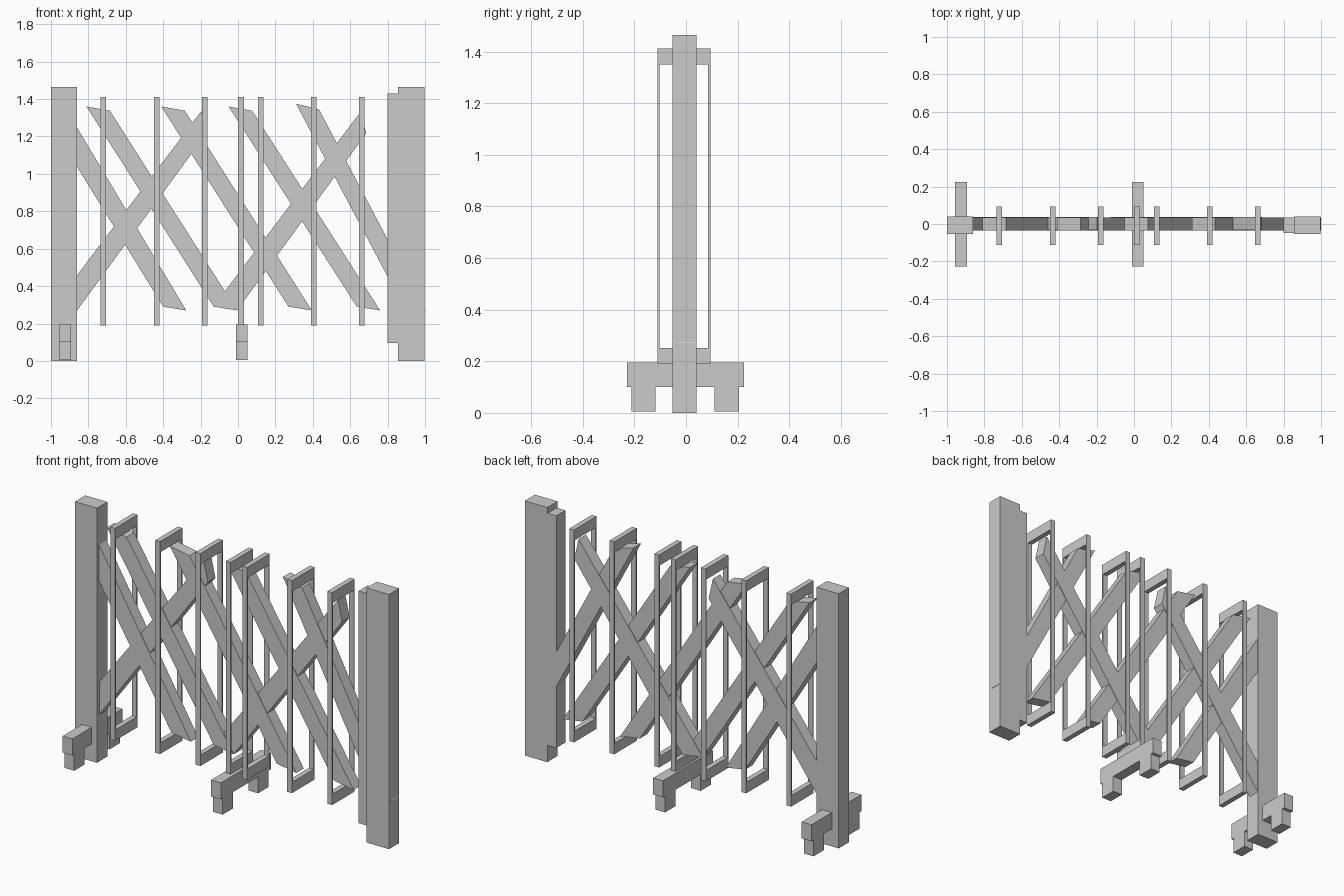
import bpy
import bmesh

if "Cube" in bpy.data.objects:
    bpy.data.objects.remove(bpy.data.objects["Cube"])


def mesh_object(name, bm):
    bmesh.ops.recalc_face_normals(bm, faces=bm.faces)
    me = bpy.data.meshes.new(name)
    bm.to_mesh(me)
    bm.free()
    ob = bpy.data.objects.new(name, me)
    bpy.context.collection.objects.link(ob)
    return ob


def add_box(bm, x0, x1, y0, y1, z0, z1):
    verts = bmesh.ops.create_cube(bm, size=1)["verts"]
    for v in verts:
        v.co.x = x1 if v.co.x > 0 else x0
        v.co.y = y1 if v.co.y > 0 else y0
        v.co.z = z1 if v.co.z > 0 else z0


def boxes(name, *dims):
    bm = bmesh.new()
    for d in dims:
        add_box(bm, *d)
    return mesh_object(name, bm)


def slat(name, outline, y0, y1):
    """Flat bar: an x/z outline extruded through y."""
    bm = bmesh.new()
    face = bm.faces.new([bm.verts.new((x, y0, z)) for x, z in outline])
    ext = bmesh.ops.extrude_face_region(bm, geom=[face])
    moved = [g for g in ext["geom"] if isinstance(g, bmesh.types.BMVert)]
    bmesh.ops.translate(bm, verts=moved, vec=(0, y1 - y0, 0))
    return mesh_object(name, bm)


# End posts and the receiving channel
boxes("left_post", (-1, -0.86, -0.053, 0.04, 0, 1.465))
boxes("right_post", (0.855, 0.998, -0.053, 0.04, 0, 1.465))
boxes("right_channel", (0.80, 0.86, -0.047, 0.036, 0.095, 1.43))

# Upright rectangular loops
for i, x in enumerate((-0.72, -0.434, -0.177, 0.016, 0.121, 0.406, 0.662)):
    a, b = x - 0.015, x + 0.015
    boxes(f"upright_frame_{i + 1}",
          (a, b, -0.111, 0.094, 1.35, 1.412),
          (a, b, -0.111, 0.094, 0.19, 0.252),
          (a, b, -0.111, -0.103, 0.252, 1.35),
          (a, b, 0.086, 0.094, 0.252, 1.35))

# Feet: a crossbar on two short legs
for i, x in enumerate((-0.925, 0.02)):
    a, b = x - 0.031, x + 0.031
    boxes(f"foot_{i + 1}",
          (a, b, -0.228, 0.225, 0.1, 0.195),
          (a, b, -0.212, -0.118, 0.006, 0.1),
          (a, b, 0.11, 0.206, 0.006, 0.1))

# Falling lattice slats
for i, (top, bottom) in enumerate(((-0.81, -0.13), (-0.41, 0.27), (-0.05, 0.635))):
    slat(f"falling_slat_{i + 1}",
         [(top, 1.36), (top + 0.125, 1.338), (bottom + 0.125, 0.27), (bottom, 0.29)],
         -0.034, 0.034)
slat("falling_slat_left", [(-0.88, 1.07), (-0.88, 1.28), (-0.277, 0.27), (-0.40, 0.29)],
     -0.034, 0.034)
slat("falling_slat_right", [(0.31, 1.375), (0.433, 1.345), (1.0, 0.27), (0.885, 0.29)],
     -0.034, 0.034)

# Rising lattice slats
for i, x in enumerate((-0.98, -0.125)):
    slat(f"rising_slat_{i + 1}",
         [(x, 0.30), (x + 0.12, 0.27), (x + 0.81, 1.215), (x + 0.783, 1.335)],
         -0.031, 0.037)
